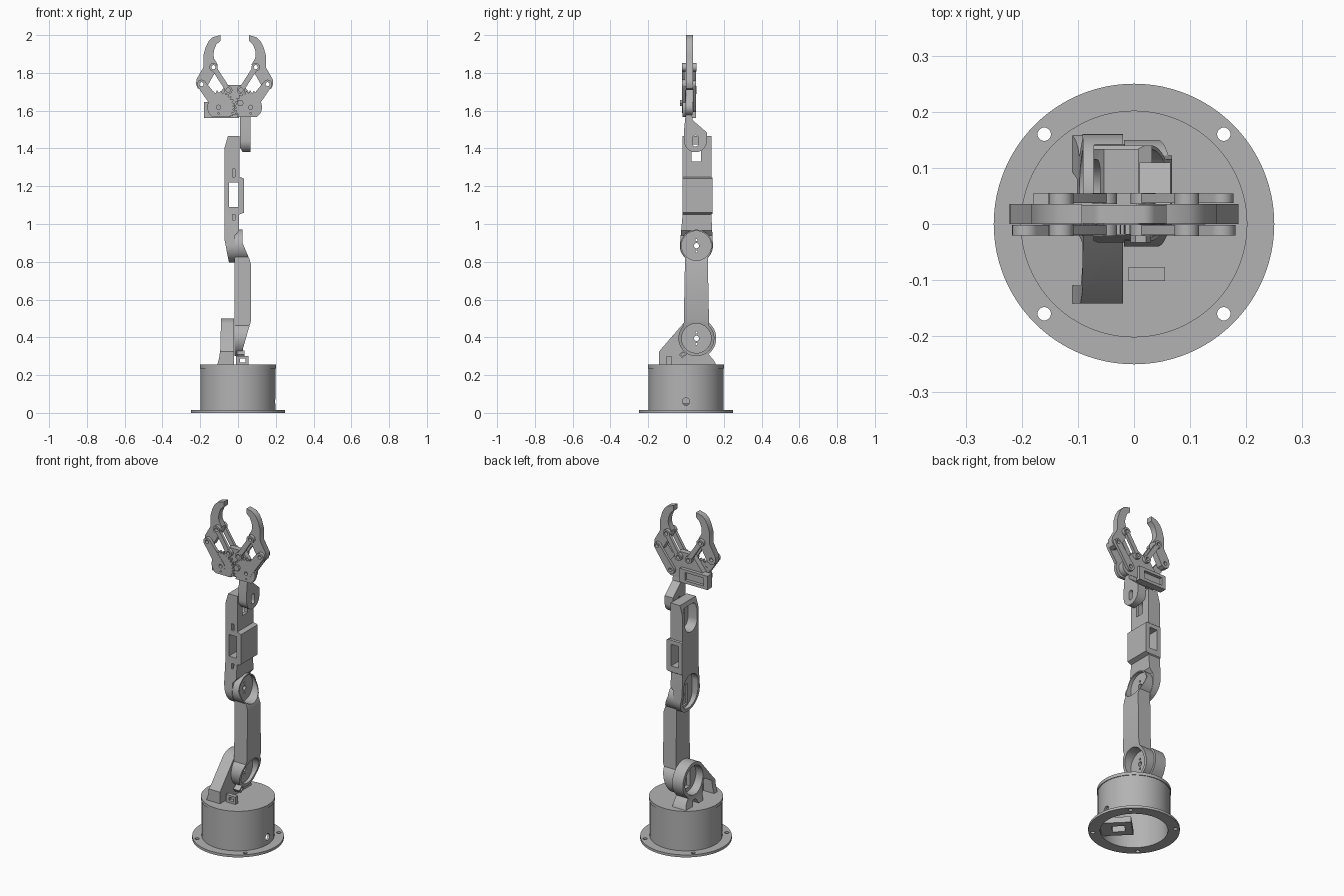
import bpy, bmesh, math
from mathutils import Matrix, Vector
from mathutils.geometry import convex_hull_2d

if "Cube" in bpy.data.objects:
    bpy.data.objects.remove(bpy.data.objects["Cube"], do_unlink=True)

GREY = (0.45, 0.45, 0.45, 1)
mat = bpy.data.materials.new("mid grey")
mat.use_nodes = True
mat.diffuse_color = GREY
mat.node_tree.nodes["Principled BSDF"].inputs["Base Color"].default_value = GREY


# ---- helpers ----
def arc(c, r, a0=0, a1=360, n=40):
    full = abs(a1 - a0) == 360
    steps = n if full else n + 1
    return [(c[0] + r * math.cos(math.radians(a0 + (a1 - a0) * i / n)),
             c[1] + r * math.sin(math.radians(a0 + (a1 - a0) * i / n))) for i in range(steps)]


def rect(a0, a1, b0, b1):
    return [(a0, b0), (a1, b0), (a1, b1), (a0, b1)]


def hull(*discs):
    pts = [Vector(p) for c, r in discs for p in arc(c, r, n=28)]
    return [tuple(pts[i]) for i in convex_hull_2d(pts)]


def prism(name, pts, axis, lo, hi):
    """Extrude a 2D outline along an axis."""
    place = {"x": lambda p, d: (d, p[0], p[1]),
             "y": lambda p, d: (p[0], d, p[1]),
             "z": lambda p, d: (p[0], p[1], d)}[axis]
    bm = bmesh.new()
    face = bm.faces.new([bm.verts.new(place(p, lo)) for p in pts])
    out = bmesh.ops.extrude_face_region(bm, geom=[face])
    move = Vector(place((0, 0), hi - lo))
    bmesh.ops.translate(bm, vec=move, verts=[v for v in out["geom"] if isinstance(v, bmesh.types.BMVert)])
    bmesh.ops.recalc_face_normals(bm, faces=bm.faces)
    me = bpy.data.meshes.new(name)
    bm.to_mesh(me)
    bm.free()
    me.materials.append(mat)
    ob = bpy.data.objects.new(name, me)
    bpy.context.collection.objects.link(ob)
    return ob


def combine(ob, cutters, op="DIFFERENCE"):
    """Apply boolean operations and discard the helper solids."""
    for c in cutters:
        m = ob.modifiers.new("cut", "BOOLEAN")
        m.operation, m.solver, m.object = op, "EXACT", c
        c.hide_render = True
    bpy.context.view_layer.update()
    me = bpy.data.meshes.new_from_object(ob.evaluated_get(bpy.context.evaluated_depsgraph_get()))
    ob.modifiers.clear()
    ob.data = me
    for c in cutters:
        bpy.data.objects.remove(c, do_unlink=True)
    return ob


def cutter(pts, axis, lo, hi):
    return prism("cutter", pts, axis, lo, hi)


# ---- base ----
O = (0, 0)
flange = prism("base_flange", arc(O, .25, n=96), "z", 0, .015)
combine(flange, [cutter(arc(O, .185, n=96), "z", -1, 1)] +
        [cutter(arc((sx * .16, sy * .16), .012, n=20), "z", -1, 1) for sx in (-1, 1) for sy in (-1, 1)])
drum = prism("base_drum", arc(O, .198, n=96), "z", .012, .236)
combine(drum, [cutter(arc(O, .185, n=96), "z", -1, .225),
               cutter(arc((0, .06), .02, n=20), "x", .1, .3)])
prism("turntable", arc(O, .202, n=96), "z", .236, .255)
mount = prism("servo_mount", rect(.01, .183, -.07, .07), "z", .015, .05)
combine(mount, [cutter(rect(.05, .12, -.03, .03), "z", -1, 1)])
mount.data.transform(Matrix.Rotation(math.radians(-45), 4, "Z"))

# ---- shoulder bracket ----
S, E = (.055, .395), (.055, .885)
outline = [(-.142, .255), (.158, .255), (.15, .275), (.12, .31)] + arc(S, .105, -40, 130) + [(-.13, .34), (-.142, .325)]
shoulder = prism("shoulder_bracket", outline, "x", -.11, -.02)
combine(shoulder, [
    cutter(arc(S, .085), "x", -.2, -.045),
    cutter(rect(.025, .085, .335, .46), "x", -.2, 0),
    cutter([(-.11, .24), (.0, .24), (-.04, .37), (-.11, .33)], "x", -.2, -.04),
    cutter([(.03, .24), (.1, .24), (.08, .285), (.05, .285)], "x", -.2, -.04),
    cutter([(-.2, .27), (-.11, .255), (-.1, .29), (-.092, .35), (-.09, .6), (-.2, .6)], "y", -1, 1)])

# ---- cable clips ----
clip = prism("cable_clip", rect(-.01, .055, .255, .3), "y", -.102, -.077)
combine(clip, [cutter(rect(.01, .04, .268, .288), "y", -1, 1)])
arm_clip = prism("arm_clip", rect(-.018, .018, -.013, .013), "x", -.005, .035)
combine(arm_clip, [cutter(rect(-.01, .01, -.006, .006), "x", -1, 1)])
arm_clip.data.transform(Matrix.Translation((0, -.015, .31)) @ Matrix.Rotation(math.radians(40), 4, "X"))

# ---- upper arm ----
upper = prism("upper_arm", arc(E, .085, -45, 225) + arc(S, .095, 135, 405), "x", -.018, .068)
front = [(-.018, .28), (.02, .28), (.026, .34), (.068, .485), (.068, .79), (.06, .815), (.024, .9), (.022, 1), (-.018, 1)]
combine(upper, [cutter(front, "y", -1, 1)], "INTERSECT")
combine(upper, [cutter(arc(c, .078), "x", .004, 1) for c in (S, E)] +
        [cutter(arc((c[0], c[1] + d), r, n=16), "x", -1, 1) for c in (S, E)
         for d, r in ((-.03, .006), (0, .014), (.03, .006))])

# ---- forearm ----
side = arc(E, .088, 180, 360) + [(.134, 1.05), (.14, 1.055), (.14, 1.245), (.134, 1.25), (.134, 1.465),
                                 (-.018, 1.465), (-.018, 1.05)]
forearm = prism("forearm", side, "x", -.072, .032)
front = [(-.045, .78), (-.016, .78), (-.016, .94), (.006, .965), (.006, 1.05), (.032, 1.06), (.032, 1.24), (.008, 1.25),
         (.008, 1.47), (-.052, 1.47), (-.072, 1.4), (-.072, .92)]
combine(forearm, [cutter(front, "y", -1, 1)], "INTERSECT")
combine(forearm, [
    cutter(rect(-.048, .002, 1.09, 1.22), "y", -1, 1),
    cutter(hull((E, .068), ((.055, .96), .068)), "x", -.2, -.03),
    cutter(rect(.028, .085, .83, .95), "x", -.2, .0),
    cutter(hull(((.02, 1.42), .02), ((.095, 1.42), .02), ((.055, 1.34), .058)), "x", -.2, -.012),
    cutter(rect(.03, .08, 1.33, 1.42), "x", -.2, .1),
    cutter(rect(-.03, -.015, 1.25, 1.29), "y", -1, .01),
    cutter(rect(-.03, -.015, 1.02, 1.05), "y", -1, .01)])

# ---- wrist ----
W = (.05, 1.44)
wrist = prism("wrist", [(.11, 1.485), (.035, 1.55), (.03, 1.6), (0, 1.6), (-.01, 1.5)] + arc(W, .06, 180, 360), "x", .01, .065)
combine(wrist, [cutter(hull(((.05, 1.425), .015), ((.05, 1.455), .015)), "x", -1, 1),
                cutter([(0, 1.3), (.03, 1.37), (.008, 1.41)], "y", -1, 1)])

# ---- gripper, mirrored about its own centre line ----
MID = -.018
HUB, INNER, ELBOW, KNUCKLE = (.085, 1.618), (.034, 1.709), (.175, 1.74), (.112, 1.83)
CLAW = [(.075, 2), (.117, 1.988), (.137, 1.968), (.152, 1.94), (.165, 1.895), (.165, 1.83), (.202, 1.765), (.204, 1.74),
        (.195, 1.718), (.172, 1.71), (.15, 1.72), (.096, 1.815), (.09, 1.845), (.108, 1.875), (.112, 1.895), (.109, 1.92),
        (.097, 1.95), (.075, 1.97)]


def flip(pts, s):
    return [(MID + s * x, z) for x, z in pts]


def bar(name, s, discs, y0, y1, holes):
    ob = prism(name, flip(hull(*discs), s), "y", y0, y1)
    return combine(ob, [cutter(flip(arc(h, .011, n=16), s), "y", -1, 1) for h in holes])


def gear_outline(phase):
    pts, teeth = [], 26
    for i in range(teeth * 4):
        a = math.tau * i / (teeth * 4)
        tall = (i + phase) % 4 < 2
        toothed = math.cos(a - math.radians(155)) > .1
        r = (.088 if tall else .077) if toothed else .06
        z = max(HUB[1] + r * math.sin(a), 1.567)
        pts.append((HUB[0] + r * math.cos(a), z))
    return pts


for s, label in ((1, "left"), (-1, "right")):
    claw = prism(label + "_claw", flip(CLAW, s), "y", 0, .036)
    combine(claw, [cutter(flip(arc(c, .011, n=16), s), "y", -1, 1) for c in (ELBOW, KNUCKLE)])
    gear = prism(label + "_gear", flip(gear_outline(1 + s), s), "y", -.019, -.001)
    combine(gear, [cutter(flip(arc((HUB[0], HUB[1] + d), r, n=16), s), "y", -1, 1)
                   for d, r in ((0, .014), (.03, .006), (-.03, .006))])
    bar(label + "_crank", s, ((HUB, .03), (ELBOW, .024)), -.0205, -.002, (ELBOW, HUB))
    layers = [("front", -.02, -.002), ("back", .037, .054)]
    for side_name, y0, y1 in layers:
        for c in (INNER, KNUCKLE):
            bar(label + "_" + side_name + "_boss", s, ((c, .022),), y0 - .001, y1 + .001, (c,))
        bar(label + "_" + side_name + "_link", s, ((INNER, .014), (KNUCKLE, .014)), y0, y1, (INNER, KNUCKLE))
    if s == 1:
        bar("left_back_crank", s, ((HUB, .025), (ELBOW, .02)), .037, .054, (HUB, ELBOW))
        prism("gear_screw", flip(arc((.03, 1.64), .018, n=6), s), "y", -.033, -.019)

# palm plate and the servo frame behind it
palm = hull(*[((MID + s * c[0], c[1]), r) for s in (-1, 1) for c, r in ((HUB, .042), (INNER, .026))])
prism("palm_plate", palm, "y", .001, .034)
frame = prism("servo_frame", rect(-.18, .005, 1.562, 1.645), "y", .01, .054)
combine(frame, [cutter(rect(-.155, -.03, 1.58, 1.628), "y", .036, 1)])

# ---- smooth shading with sharp edges kept ----
bpy.ops.object.select_all(action="DESELECT")
for ob in bpy.context.collection.objects:
    if ob.type == "MESH":
        ob.select_set(True)
        bpy.context.view_layer.objects.active = ob
bpy.ops.object.shade_smooth_by_angle(angle=math.radians(30))
